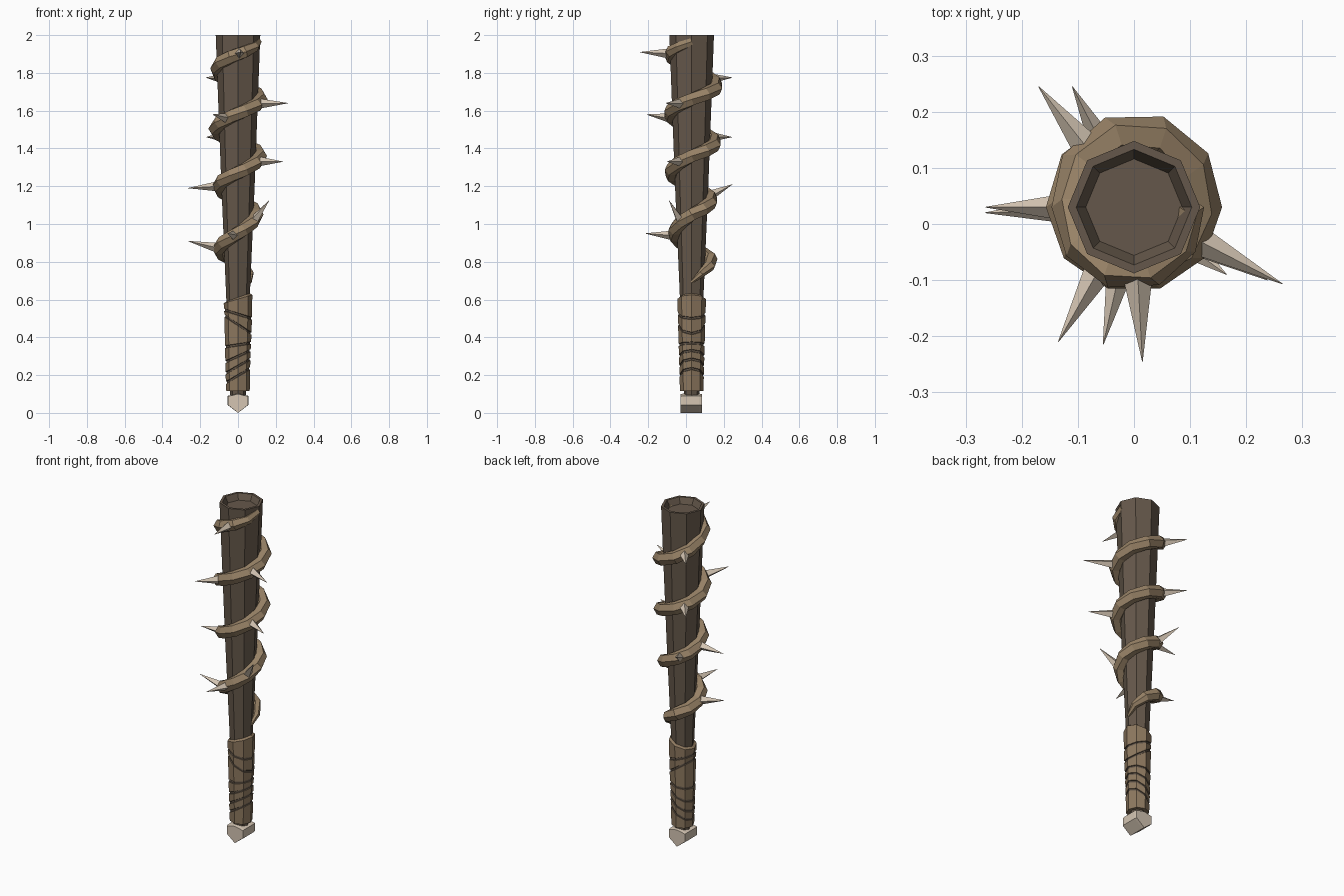
import bpy, bmesh, math
from mathutils import Vector

if "Cube" in bpy.data.objects:
    bpy.data.objects.remove(bpy.data.objects["Cube"])

CY = 0.03  # shaft axis sits slightly behind the origin


def material(name, rgb):
    m = bpy.data.materials.new(name)
    m.diffuse_color = (*rgb, 1)
    m.use_nodes = True
    m.node_tree.nodes["Principled BSDF"].inputs["Base Color"].default_value = m.diffuse_color
    return m


DARK = material("dark wood", (0.130, 0.097, 0.069))
VINE = material("tan vine", (0.315, 0.225, 0.135))
GRIP = material("brown leather", (0.270, 0.190, 0.115))
BONE = material("pale bone", (0.66, 0.56, 0.45))


def loft(name, rings, mats, face_mat=lambda i: 0):
    """Skin closed rings of points, capping both ends."""
    bm = bmesh.new()
    vs = [[bm.verts.new(p) for p in r] for r in rings]
    n = len(rings[0])
    for i in range(len(vs) - 1):
        for j in range(n):
            k = (j + 1) % n
            f = bm.faces.new((vs[i][j], vs[i][k], vs[i + 1][k], vs[i + 1][j]))
            f.material_index = face_mat(i)
    bm.faces.new(vs[0][::-1])
    bm.faces.new(vs[-1])
    bmesh.ops.recalc_face_normals(bm, faces=bm.faces)
    me = bpy.data.meshes.new(name)
    bm.to_mesh(me)
    bm.free()
    for m in mats:
        me.materials.append(m)
    ob = bpy.data.objects.new(name, me)
    bpy.context.collection.objects.link(ob)
    return ob


def octagon(r, z_left, z_right=None):
    """Octagonal ring around the axis, optionally tilted from left to right."""
    z_right = z_left if z_right is None else z_right
    pts = []
    for j in range(8):
        a = j * math.pi / 4
        t = (math.cos(a) + 1) / 2
        pts.append((r * math.cos(a), CY + r * math.sin(a), z_left + (z_right - z_left) * t))
    return pts


# Tapered shaft with a shallow hollow in the top
loft("shaft", [octagon(r, z) for r, z in [
    (0.040, 0.07), (0.064, 0.65), (0.088, 1.2), (0.118, 2.0),
    (0.103, 2.0), (0.086, 1.965)]], [DARK])

# Leather grip with dark recessed grooves, tilted as it winds
grooves = [(0.16, 0.235), (0.21, 0.285), (0.27, 0.33), (0.35, 0.37),
           (0.515, 0.42), (0.545, 0.50)]


def grip_r(z):
    return 0.062 + 0.014 * (z - 0.115) / 0.5


rings, dark_rows = [octagon(0.042, 0.115), octagon(0.062, 0.115)], set()
for zl, zr in grooves:
    r, h = grip_r((zl + zr) / 2), 0.007
    dark_rows.update((len(rings), len(rings) + 1, len(rings) + 2))
    rings += [octagon(r, zl - h, zr - h), octagon(r - 0.005, zl - h * .7, zr - h * .7),
              octagon(r - 0.005, zl + h * .7, zr + h * .7), octagon(r, zl + h, zr + h)]
rings += [octagon(0.076, 0.58, 0.625), octagon(0.060, 0.59, 0.635)]
loft("grip", rings, [GRIP, DARK], lambda i: 1 if i in dark_rows else 0)

# Wedge-shaped bone pommel, ridge running front to back
profile = [(-0.055, 0.09), (-0.055, 0.042), (0, 0.0), (0.055, 0.042), (0.055, 0.09), (0, 0.102)]
loft("pommel", [[(x * s, y, 0.05 + (z - 0.05) * (s if z > 0.05 else 1)) for x, z in profile]
                for y, s in [(-0.03, 0.95), (-0.015, 1), (0.07, 1), (0.085, 0.95)]], [BONE])

# Vine: outer radius and height at each quarter turn
vine_r = [.072, .145, .137, .127, .135, .142, .137, .148, .154, .163, .157, .151,
          .157, .173, .147, .151, .125]
vine_z = [.69, .80, .87, .95, 1.05, 1.125, 1.20, 1.27, 1.36, 1.43, 1.505, 1.585,
          1.66, 1.73, 1.825, 1.90, 1.965]
vine_s = [.008] + [.037] * 15 + [.022]


def sample(table, q):
    i = min(int(q), len(table) - 2)
    return table[i] + (table[i + 1] - table[i]) * (q - i)


def vine_point(q):
    a = q * math.pi / 2
    r = sample(vine_r, q) - sample(vine_s, q)
    return Vector((r * math.cos(a), CY + r * math.sin(a), sample(vine_z, q)))


rings = []
for i in range(41):
    q = i * 0.4
    a, s = q * math.pi / 2, sample(vine_s, q)
    out = Vector((math.cos(a), math.sin(a), 0))
    tan = (vine_point(min(q + .3, 16)) - vine_point(max(q - .3, 0))).normalized()
    up = out.cross(tan).normalized()
    rings.append([vine_point(q) + out * s * math.cos(b) + up * s * math.sin(b)
                  for b in (j * math.pi / 3 for j in range(6))])
loft("vine", rings, [VINE])

# Thorns: each grows from the nearest turn of the vine out to its tip
tips = [(-.265, .02, .91), (-.055, -.215, .95), (.165, -.09, 1.125), (-.11, .245, 1.21),
        (-.265, .03, 1.19), (.238, -.10, 1.33), (-.168, .243, 1.46), (-.135, -.21, 1.58),
        (.265, -.107, 1.64), (-.17, .245, 1.775), (.015, -.245, 1.91)]
for n, tip in enumerate(tips):
    tip = Vector(tip)
    q0 = (math.atan2(tip.y - CY, tip.x) / (math.pi / 2)) % 4
    base = min((vine_point(q0 + 4 * k) for k in range(4)), key=lambda p: abs(p.z - tip.z))
    d = (tip - base).normalized()
    u = d.cross(Vector((0, 0, 1))).normalized()
    v = u.cross(d)
    loft(f"thorn_{n + 1}", [[c + (u * math.cos(b) + v * math.sin(b)) * r
                             for b in (j * math.pi / 2 for j in range(4))]
                            for c, r in [(base, 0.028), (tip, 0.0006)]], [BONE])
